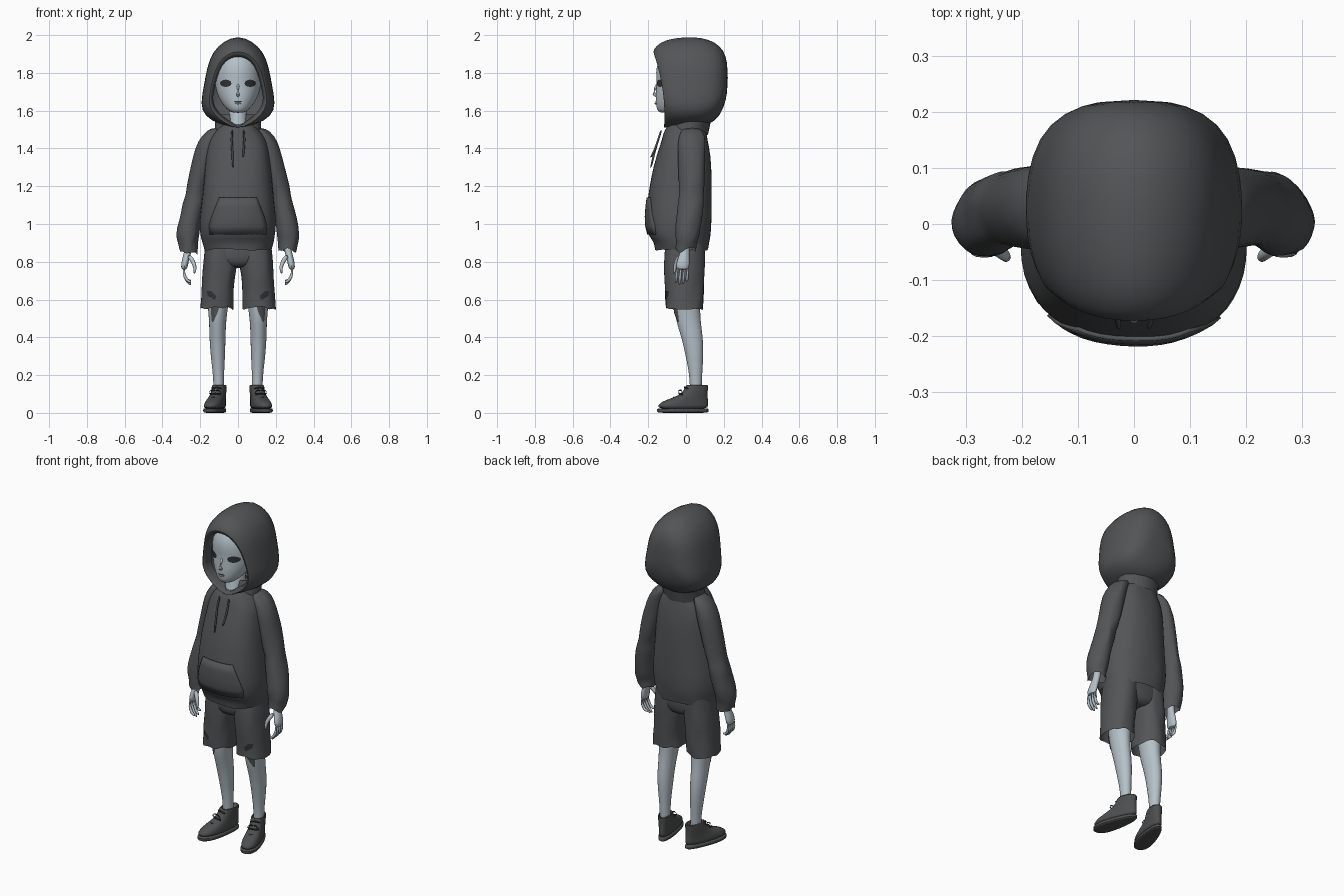
import bpy, bmesh, math, random
from mathutils import Vector, Matrix
from mathutils.bvhtree import BVHTree

random.seed(4)
if "Cube" in bpy.data.objects:
    bpy.data.objects.remove(bpy.data.objects["Cube"])


def material(name, rgb):
    m = bpy.data.materials.new(name)
    m.use_nodes = True
    m.diffuse_color = (*rgb, 1)
    m.node_tree.nodes["Principled BSDF"].inputs["Base Color"].default_value = (*rgb, 1)
    return m


CLOTH = material("charcoal cloth", (0.085, 0.09, 0.094))
SHOE = material("shoe grey", (0.075, 0.077, 0.08))
DARK = material("dark grey", (0.03, 0.032, 0.035))
SKIN = material("pale skin", (0.46, 0.53, 0.58))


def finish(name, bm, mat, subsurf=1, angle=50):
    bmesh.ops.recalc_face_normals(bm, faces=bm.faces)
    me = bpy.data.meshes.new(name)
    bm.to_mesh(me)
    bm.free()
    me.materials.append(mat)
    ob = bpy.data.objects.new(name, me)
    bpy.context.collection.objects.link(ob)
    if subsurf:
        ob.modifiers.new("smooth", "SUBSURF").levels = subsurf
        ob.modifiers["smooth"].render_levels = subsurf
    bpy.ops.object.select_all(action="DESELECT")
    bpy.context.view_layer.objects.active = ob
    ob.select_set(True)
    bpy.ops.object.shade_smooth_by_angle(angle=math.radians(angle))
    return ob


def skin_loops(loops, caps=(True, True)):
    """Join closed loops of points into a surface."""
    bm = bmesh.new()
    vs = [[bm.verts.new(p) for p in loop] for loop in loops]
    n = len(vs[0])
    for a, b in zip(vs, vs[1:]):
        for i in range(n):
            bm.faces.new((a[i], a[(i + 1) % n], b[(i + 1) % n], b[i]))
    for ring, cap in ((vs[0], caps[0]), (vs[-1], caps[1])):
        if cap:
            bm.faces.new(ring)
    return bm


def ring(x, z, rx, y0, y1, n, power=1.0):
    """Level rounded loop spanning y0 (front) to y1 (back)."""
    out = []
    for i in range(n):
        a = 2 * math.pi * i / n
        c, s = math.cos(a), math.sin(a)
        out.append(Vector((x + rx * math.copysign(abs(c) ** power, c),
                           (y0 + y1) / 2 + (y1 - y0) / 2 * math.copysign(abs(s) ** power, s), z)))
    return out


def stack(name, rings, mat, side=1, n=18, power=1.0, caps=(True, True), torn=0, crease=0):
    """Rings are (x, z, half width, front, back), bottom ring first."""
    loops = [ring(*r, n, power) for r in rings]
    for p in loops[0]:
        p.z += random.uniform(-torn, torn * 0.5)
    for loop in loops[1:-1]:
        for p in loop:
            p += Vector([random.uniform(-crease, crease) for _ in range(3)])
    for loop in loops:
        for p in loop:
            p.x *= side
    return finish(name, skin_loops(loops, caps), mat)


def cord(name, points, radii, mat, side=1):
    """Round tapering tube through points."""
    pts = [Vector((p[0] * side, p[1], p[2])) for p in points]
    loops = []
    for i, p in enumerate(pts):
        d = pts[min(i + 1, len(pts) - 1)] - pts[max(i - 1, 0)]
        q = d.to_track_quat("Z", "Y")
        r = radii[i] if isinstance(radii, (list, tuple)) else radii
        loops.append([p + q @ Vector((r * math.cos(k * math.pi / 4), r * math.sin(k * math.pi / 4), 0))
                      for k in range(8)])
    return finish(name, skin_loops(loops), mat)


def patch(name, target, rows, mat, lift=0.003, cols=8):
    """Thin plate laid on the front of target; rows are (z, left x, right x)."""
    tree = BVHTree.FromObject(target, bpy.context.evaluated_depsgraph_get())
    bm = bmesh.new()
    grid = []
    for z, x0, x1 in rows:
        line = []
        for i in range(cols + 1):
            x = x0 + (x1 - x0) * i / cols
            hit = tree.ray_cast(Vector((x, -1, z)), Vector((0, 1, 0)))[0]
            line.append(bm.verts.new((x, (hit.y if hit else 0) - lift, z)))
        grid.append(line)
    for a, b in zip(grid, grid[1:]):
        for i in range(cols):
            bm.faces.new((a[i], a[i + 1], b[i + 1], b[i]))
    return finish(name, bm, mat, 0)


def oval(x, z, rx, rz, steps=8):
    rows = []
    for i in range(steps + 1):
        a = math.pi * (0.04 + 0.92 * i / steps)
        w = rx * math.sin(a)
        rows.append((z - rz * math.cos(a), x - w, x + w))
    return rows


# Hoodie body with gathered hem
body = stack("hoodie_body", [
    (0, .865, .178, -.165, .118), (0, .91, .19, -.175, .125), (0, .93, .197, -.2, .13),
    (0, 1.0, .205, -.216, .137), (0, 1.12, .193, -.208, .136), (0, 1.25, .18, -.188, .135),
    (0, 1.37, .17, -.155, .128), (0, 1.45, .155, -.128, .115), (0, 1.5, .11, -.115, .105),
    (0, 1.54, .075, -.075, .095)], CLOTH, n=24, power=.85, caps=(False, False), torn=.008, crease=.004)
pocket = patch("front_pocket", body, [(.945, -.15, .15), (.99, -.155, .155), (1.04, -.14, .14),
                                      (1.09, -.12, .12), (1.14, -.1, .1)], CLOTH, .008, 12)
pocket.modifiers.new("thickness", "SOLIDIFY").thickness = .008

# Neck and head
stack("neck", [(0, 1.44, .085, -.105, .06), (0, 1.5, .065, -.1, .05), (0, 1.55, .048, -.075, .04),
               (0, 1.66, .048, -.07, .04)], SKIN)
head = stack("head", [
    (0, 1.588, .03, -.14, -.08), (0, 1.605, .058, -.155, -.02), (0, 1.64, .088, -.161, .05),
    (0, 1.69, .114, -.162, .1), (0, 1.745, .124, -.155, .12), (0, 1.8, .126, -.162, .13),
    (0, 1.86, .115, -.152, .12), (0, 1.92, .08, -.11, .09), (0, 1.945, .03, -.04, .04)], SKIN, n=24)
cord("nose", [(0, -.15, 1.745), (0, -.165, 1.715), (0, -.175, 1.69), (0, -.152, 1.674)],
     [.006, .011, .014, .008], SKIN)
patch("mouth", head, oval(0, 1.648, .024, .0035, 4), DARK, .002)
cord("lower_lip", [(-.018, -.157, 1.64), (0, -.164, 1.637), (.018, -.157, 1.64)], [.003, .006, .003], SKIN)

# Hood: opening rim swept back over the head
opening = [(0, 1.895), (.05, 1.885), (.092, 1.845), (.12, 1.78), (.138, 1.7), (.148, 1.635), (.11, 1.575),
           (.055, 1.53), (0, 1.5)]
outline = [(0, 2.0), (.075, 1.972), (.135, 1.915), (.166, 1.83), (.18, 1.74), (.202, 1.635), (.18, 1.57),
           (.1, 1.525), (0, 1.505)]


def hood_loop(blend, scale, y, lean=0.0, drop=0.0):
    half = [((a[0] + (b[0] - a[0]) * blend) * scale,
             1.76 + (a[1] + (b[1] - a[1]) * blend - 1.76) * scale - drop) for a, b in zip(opening, outline)]
    full = half + [(-x, z) for x, z in reversed(half[1:-1])]
    return [Vector((x, y - lean * (z - 1.58) ** 2 / .1, z)) for x, z in full]


hood = skin_loops([
    hood_loop(0, .93, -.06, .055), hood_loop(0, .98, -.112, .055), hood_loop(.18, 1, -.118, .055),
    hood_loop(.5, 1, -.095, .05), hood_loop(.85, 1, -.05, .04), hood_loop(1, 1, .01, .01),
    hood_loop(1, .985, .085), hood_loop(1, .88, .155), hood_loop(1, .65, .2, 0, -.01),
    hood_loop(1, .3, .222, 0, -.02)], (False, True))
finish("hood", hood, CLOTH)
# Folded collar where the hood joins the shoulders
stack("hood_collar", [(0, 1.485, .125, -.09, .118), (0, 1.525, .122, -.075, .13),
                      (0, 1.58, .13, -.05, .14)], CLOTH, caps=(False, False), torn=.025)

for side, label in ((1, "left_"), (-1, "right_")):
    # Eye, drawstring
    patch(label + "eye", head, oval(side * .065, 1.745, .03, .019), DARK)
    cord(label + "drawstring", [(.03, -.13, 1.5), (.035, -.146, 1.45), (.03, -.165, 1.39),
                                (.026, -.188, 1.29 if side < 0 else 1.35)], .006, CLOTH, side)

    # Sleeve with baggy elbow and torn cuff
    stack(label + "sleeve", [
        (.262, .865, .05, -.058, .055), (.265, .905, .053, -.056, .06), (.268, .925, .06, -.062, .068),
        (.262, .98, .062, -.062, .08), (.25, 1.04, .058, -.055, .088), (.237, 1.11, .058, -.045, .095),
        (.228, 1.15, .052, -.038, .094), (.216, 1.2, .058, -.04, .1), (.192, 1.3, .06, -.042, .106),
        (.168, 1.4, .058, -.048, .108), (.143, 1.47, .05, -.04, .1), (.105, 1.512, .035, -.02, .08)],
        CLOTH, side, n=14, caps=(False, True), torn=.028, crease=.006)

    # Hand: palm, curled fingers and thumb
    stack(label + "palm", [(.285, .755, .016, -.052, .018), (.283, .79, .02, -.055, .02),
                           (.272, .83, .02, -.04, .018), (.262, .87, .02, -.025, .02),
                           (.26, .92, .022, -.022, .024)], SKIN, side, n=12)
    for i in range(4):
        y, tip = -.046 + i * .019, (.69, .675, .68, .7)[i]
        cord(label + "finger_%d" % (i + 1), [(.285, y, .77), (.288, y - .003, .735),
             (.272, y - .006, .7), (.247, y - .008, tip)], [.011, .0105, .009, .006], SKIN, side)
    cord(label + "thumb", [(.262, -.03, .835), (.236, -.052, .8), (.225, -.06, .765), (.232, -.064, .735)],
         [.014, .013, .011, .006], SKIN, side)

    # Shorts leg with frayed edge
    shorts = stack(label + "shorts_leg", [
        (.112, .558, .09, -.108, .09), (.11, .61, .088, -.11, .092), (.107, .68, .086, -.113, .094),
        (.1, .75, .088, -.116, .098), (.092, .82, .092, -.116, .1), (.09, .9, .085, -.11, .1)],
        CLOTH, side, n=20, power=.9, caps=(False, False), torn=.016, crease=.006)
    patch(label + "shorts_rip", shorts, [(.6, side * .12, side * .13), (.62, side * .115, side * .16),
                                         (.645, side * .14, side * .165)], DARK, .002)

    # Bare leg and a dangling scrap of cloth
    leg = stack(label + "leg", [
        (.102, .08, .03, .02, .085), (.102, .16, .028, .02, .084), (.104, .22, .031, .014, .087),
        (.107, .32, .04, -.006, .094), (.109, .4, .043, -.025, .09), (.108, .47, .045, -.048, .08),
        (.107, .53, .05, -.062, .076), (.105, .62, .062, -.07, .075), (.1, .72, .065, -.07, .075)], SKIN, side)
    patch(label + "cloth_scrap", leg, [(.58, side * .095, side * .145), (.53, side * .108, side * .143),
                                       (.48, side * .132, side * .138)], CLOTH, .005)

    # Shoe: rings in foot space, turned outward about the ankle
    turn = Matrix.Translation((side * .1, .05, 0)) @ Matrix.Rotation(side * math.radians(15), 4, "Z")

    def shoe_part(name, rings, mat, power=.85):
        loops = []
        for z, w, front, back in rings:
            loop = ring(0, z, w, front, back, 20, power)
            for p in loop:
                p.x *= 1 + .18 * min(1, max(-1, -(p.y + .06) / .1))
            loops.append([turn @ p for p in loop])
        return finish(name, skin_loops(loops), mat)

    shoe_part(label + "sole", [(0, .042, -.205, .068), (.003, .047, -.211, .073),
                               (.022, .047, -.211, .073), (.025, .044, -.206, .07)], SHOE)
    shoe_part(label + "shoe", [(.018, .044, -.207, .07), (.04, .045, -.207, .071), (.06, .043, -.185, .07),
                               (.078, .041, -.13, .068), (.095, .041, -.088, .067), (.12, .041, -.062, .067),
                               (.148, .041, -.05, .07), (.149, .034, -.04, .06), (.125, .03, -.035, .055)], SHOE)
    # Laces crossing the instep, with a small bow
    for k in range(3):
        y, z = -.125 + .03 * k, .083 + .015 * k + .006 * k * k
        cord(label + "lace_%d" % (k + 1), [turn @ Vector(p) for p in
             ((-.032, y + .02, z - .012), (0, y, z + .004), (.032, y + .02, z - .012))], .005, DARK)
    for s in (-1, 1):
        cord(label + "bow_%d" % (s + 2), [turn @ Vector(p) for p in
             ((0, -.075, .118), (s * .022, -.088, .124), (s * .04, -.08, .1), (s * .015, -.085, .105))],
             .004, DARK)

# Seat of the shorts
stack("shorts_seat", [(0, .765, .06, -.09, .075), (0, .8, .15, -.112, .095), (0, .85, .18, -.115, .1),
                      (0, .93, .175, -.11, .1)], CLOTH, n=20, power=.85)
